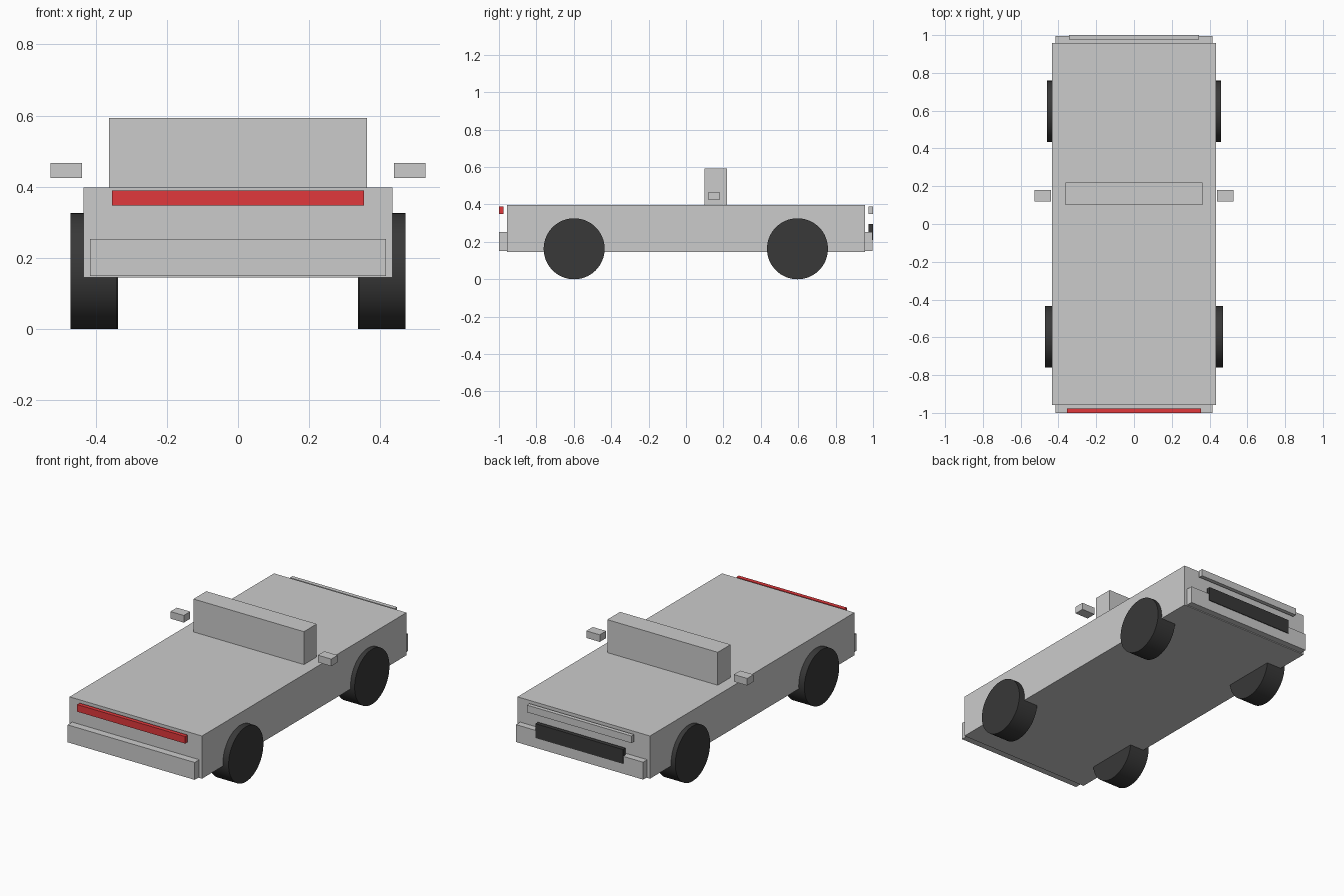
import bpy
import math

if "Cube" in bpy.data.objects:
    bpy.data.objects.remove(bpy.data.objects["Cube"])


def material(name, rgb):
    m = bpy.data.materials.new(name)
    m.diffuse_color = (*rgb, 1)
    m.use_nodes = True
    m.node_tree.nodes["Principled BSDF"].inputs["Base Color"].default_value = m.diffuse_color
    return m


red = material("red_lamp", (0.75, 0.04, 0.045))
black = material("black_rubber", (0.04, 0.04, 0.04))


def box(name, x, y, z, mat=None):
    """Box from (min, max) ranges on each axis."""
    spans = (x, y, z)
    bpy.ops.mesh.primitive_cube_add(size=1, location=[(a + b) / 2 for a, b in spans])
    o = bpy.context.object
    o.name = name
    o.scale = [b - a for a, b in spans]
    bpy.ops.object.transform_apply(location=False, rotation=False, scale=True)
    if mat:
        o.data.materials.append(mat)
    return o


def wheel(name, side, y, inner, outer, r=0.163):
    bpy.ops.mesh.primitive_cylinder_add(
        vertices=64, radius=r, depth=outer - inner,
        location=(side * (inner + outer) / 2, y, r),
        rotation=(0, math.pi / 2, 0))
    o = bpy.context.object
    o.name = name
    o.data.materials.append(black)
    bpy.ops.object.shade_smooth_by_angle()


# Body slab and windscreen block
box("body", (-0.434, 0.434), (-0.957, 0.957), (0.145, 0.398))
box("windscreen", (-0.362, 0.362), (0.10, 0.22), (0.398, 0.593))

# Bumpers
box("front_bumper", (-0.416, 0.416), (-1.0, -0.957), (0.15, 0.253))
box("rear_bumper", (-0.416, 0.416), (0.957, 0.996), (0.15, 0.253))

# Light bars and rear plate
box("front_light_bar", (-0.354, 0.354), (-1.0, -0.976), (0.348, 0.39), red)
box("rear_light_bar", (-0.343, 0.343), (0.976, 1.0), (0.348, 0.39))
box("rear_plate", (-0.287, 0.287), (0.976, 1.0), (0.21, 0.295), black)

# Mirrors and wheels on both sides
for side, label in ((-1, "left"), (1, "right")):
    box(f"{label}_mirror", sorted((side * 0.439, side * 0.527)), (0.12, 0.18), (0.425, 0.467))
    wheel(f"{label}_front_wheel", side, -0.598, 0.341, 0.471)
    wheel(f"{label}_rear_wheel", side, 0.596, 0.337, 0.461)
